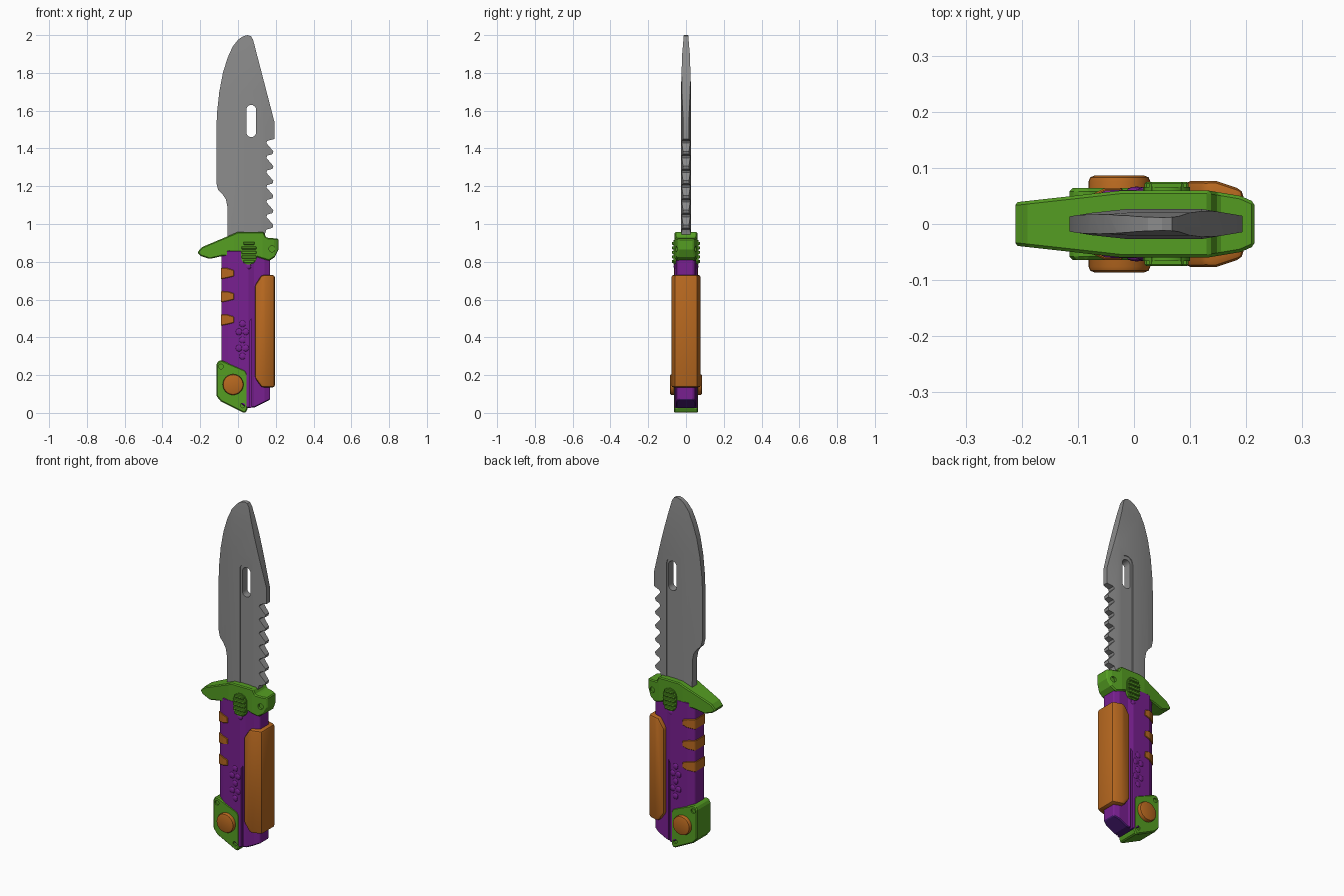
import bpy, bmesh, math
from mathutils import Matrix

if "Cube" in bpy.data.objects:
    bpy.data.objects.remove(bpy.data.objects["Cube"])


def material(name, rgb):
    m = bpy.data.materials.new(name)
    m.diffuse_color = (*rgb, 1)
    m.use_nodes = True
    m.node_tree.nodes["Principled BSDF"].inputs["Base Color"].default_value = m.diffuse_color
    return m


STEEL = material("steel grey", (0.26, 0.26, 0.26))
GREEN = material("green", (0.09, 0.34, 0.016))
PURPLE = material("purple", (0.19, 0.014, 0.28))
INDIGO = material("dark indigo", (0.07, 0.012, 0.19))
ORANGE = material("orange", (0.48, 0.14, 0.014))


def make(name, bm, mat):
    bmesh.ops.recalc_face_normals(bm, faces=bm.faces[:])
    me = bpy.data.meshes.new(name)
    bm.to_mesh(me)
    bm.free()
    me.materials.append(mat)
    ob = bpy.data.objects.new(name, me)
    bpy.context.collection.objects.link(ob)
    return ob


def bake(ob, mat):
    """Apply the modifiers and keep a single material."""
    dg = bpy.context.evaluated_depsgraph_get()
    me = bpy.data.meshes.new_from_object(ob.evaluated_get(dg))
    ob.modifiers.clear()
    ob.data = me
    me.materials.clear()
    me.materials.append(mat)
    me.polygons.foreach_set("material_index", [0] * len(me.polygons))


def boolean(ob, other, op, mat):
    m = ob.modifiers.new("cut", 'BOOLEAN')
    m.operation, m.solver, m.object = op, 'EXACT', other
    bake(ob, mat)
    bpy.data.objects.remove(other)


def slab(name, outline, y0, y1, mat):
    """Extrude an x-z outline along y."""
    bm = bmesh.new()
    f = bm.faces.new([bm.verts.new((x, y0, z)) for x, z in outline])
    r = bmesh.ops.extrude_face_region(bm, geom=[f])
    for v in r["geom"]:
        if isinstance(v, bmesh.types.BMVert):
            v.co.y = y1
    return make(name, bm, mat)


def section(half, levels, mat):
    """Loft a mirrored x-y section through (z, y scale) levels."""
    ring = half + [(x, -y) for x, y in reversed(half)]
    n = len(ring)
    bm = bmesh.new()
    rows = [[bm.verts.new((x, y * s, z)) for x, y in ring] for z, s in levels]
    for a, b in zip(rows, rows[1:]):
        for i in range(n):
            bm.faces.new((a[i], a[(i + 1) % n], b[(i + 1) % n], b[i]))
    bm.faces.new(rows[0])
    bm.faces.new(rows[-1])
    return make("section", bm, mat)


def bevel(ob, width, mat, segments=1, angle=30):
    m = ob.modifiers.new("bevel", 'BEVEL')
    m.width, m.segments = width, segments
    m.limit_method, m.angle_limit = 'ANGLE', math.radians(angle)
    bake(ob, mat)


def shaped(name, outline, half, mat, width=0, levels=((-0.1, 1), (2.1, 1))):
    """Side outline crossed with a plan section."""
    ob = slab(name, outline, -0.2, 0.2, mat)
    boolean(ob, section(half, levels, mat), 'INTERSECT', mat)
    if width:
        bevel(ob, width, mat)
    return ob


def capsule(x, z0, z1, r, n=10):
    top = [(x + r * math.cos(math.pi * i / n), z1 - r + r * math.sin(math.pi * i / n)) for i in range(n + 1)]
    return top + [(2 * x - px, z0 + z1 - pz) for px, pz in top]


def disc(name, x, z, r, y0, y1, mat, n=32):
    return slab(name, [(x + r * math.cos(math.tau * i / n), z + r * math.sin(math.tau * i / n))
                       for i in range(n)], y0, y1, mat)


def smooth(ob, angle=32):
    bpy.ops.object.select_all(action='DESELECT')
    bpy.context.view_layer.objects.active = ob
    ob.select_set(True)
    bpy.ops.object.shade_smooth_by_angle(angle=math.radians(angle))


# Blade: curved edge, straight clipped spine, saw teeth
edge = [(-0.055, 0.88), (-0.056, 1.09), (-0.064, 1.13), (-0.08, 1.155), (-0.105, 1.18), (-0.115, 1.22),
        (-0.115, 1.5), (-0.11, 1.6), (-0.099, 1.7), (-0.08, 1.8), (-0.055, 1.88), (-0.028, 1.94),
        (0.0, 1.975), (0.025, 1.993), (0.05, 2.0), (0.068, 1.995), (0.08, 1.975)]
spine = [(0.193, 1.54), (0.193, 1.45)]
for i in range(6):
    z = 1.44 - 0.078 * i
    spine += [(0.155, z), (0.15, z - 0.012), (0.187, z - 0.055), (0.183, z - 0.07)]
spine += [(0.15, 0.97), (0.14, 0.94), (0.14, 0.88)]
blade = shaped("blade", edge + spine,
               [(-0.118, 0.013), (-0.075, 0.02), (-0.01, 0.027), (0.12, 0.027), (0.197, 0.014)], STEEL,
               levels=((0.85, 1), (1.7, 1), (1.9, 0.75), (2.01, 0.4)))
for s in (-1, 1):
    boolean(blade, slab("fuller", capsule(0.068, 0.8, 1.65, 0.037), s * 0.0225, s * 0.06, STEEL),
            'DIFFERENCE', STEEL)
boolean(blade, slab("slot", capsule(0.07, 1.46, 1.63, 0.026), -0.1, 0.1, STEEL), 'DIFFERENCE', STEEL)
smooth(blade, 20)

# Handle core with long side groove and dark sloping underside
handle = shaped("handle", [(-0.088, 0.12), (0.05, 0.025), (0.09, 0.03), (0.17, 0.07), (0.17, 0.86), (-0.088, 0.86)],
                [(-0.088, 0.042), (-0.05, 0.06), (0.055, 0.062), (0.085, 0.052), (0.14, 0.052), (0.17, 0.04)],
                PURPLE, 0.006)
for s in (-1, 1):
    boolean(handle, slab("groove", [(0.06, 0.0), (0.072, 0.0), (0.072, 0.5), (0.06, 0.48)], s * 0.046, s * 0.1, PURPLE),
            'DIFFERENCE', PURPLE)
handle.data.materials.append(INDIGO)
for p in handle.data.polygons:
    if p.normal.z < -0.5 and p.center.z < 0.12:
        p.material_index = 1

# Grip bumps on both cheeks
bm = bmesh.new()
for s in (-1, 1):
    for row in range(5):
        for x in ((0.005, 0.042) if row % 2 else (0.024,)):
            bmesh.ops.create_uvsphere(bm, u_segments=12, v_segments=8, radius=0.018, matrix=Matrix.Translation(
                (x, s * 0.0595, 0.3 + 0.043 * row)) @ Matrix.Diagonal((1, 0.4, 1, 1)))
    bmesh.ops.create_uvsphere(bm, u_segments=12, v_segments=8, radius=0.015, matrix=Matrix.Translation(
        (0.055, s * 0.058, 0.775)) @ Matrix.Diagonal((1, 0.5, 1, 1)))
smooth(make("grip_bumps", bm, PURPLE))

# Wedge inserts wrapping the finger side
for i in range(3):
    z = 0.738 - 0.123 * i
    shaped(f"finger_insert_{i + 1}",
           [(-0.1, z + 0.03), (-0.055, z + 0.028), (-0.022, z + 0.018), (-0.02, z - 0.014), (-0.05, z - 0.022), (-0.1, z - 0.032)],
           [(-0.091, 0.045), (-0.051, 0.0645), (0.0, 0.0645)], ORANGE, 0.003)

# Palm pad wrapping the spine side
pad = shaped("palm_pad", [(0.125, 0.135), (0.195, 0.135), (0.195, 0.73), (0.125, 0.73), (0.09, 0.675), (0.09, 0.185)],
             [(0.08, 0.077), (0.145, 0.077), (0.197, 0.06)], ORANGE)
bevel(pad, 0.012, ORANGE, 2)
smooth(pad)

# Pommel block with screw holes and round rivet
pommel = slab("pommel", [(-0.115, 0.255), (-0.105, 0.275), (-0.085, 0.278), (0.04, 0.225), (0.05, 0.205), (0.05, 0.02),
                         (0.04, 0.0), (0.025, 0.003), (-0.09, 0.06), (-0.115, 0.09)], -0.064, 0.064, GREEN)
bevel(pommel, 0.006, GREEN)
for s in (-1, 1):
    for x, z in ((-0.09, 0.245), (0.025, 0.04)):
        boolean(pommel, disc("hole", x, z, 0.013, s * 0.055, s * 0.1, GREEN, 12), 'DIFFERENCE', GREEN)
rivet = disc("pommel_rivet", -0.026, 0.15, 0.055, -0.086, 0.086, ORANGE)
bevel(rivet, 0.01, ORANGE, 2)
smooth(rivet)

# Crossguard
guard = shaped("crossguard", [(-0.215, 0.85), (-0.2, 0.832), (-0.15, 0.815), (-0.085, 0.83), (0.02, 0.835), (0.1, 0.825),
                              (0.165, 0.805), (0.195, 0.825), (0.215, 0.865), (0.215, 0.922), (0.15, 0.928), (0.135, 0.958),
                              (0.0, 0.958), (-0.19, 0.878)],
               [(-0.217, 0.038), (-0.02, 0.06), (0.13, 0.06), (0.19, 0.05), (0.217, 0.038)], GREEN, 0.008)
for s in (-1, 1):
    boolean(guard, disc("hole", 0.18, 0.868, 0.016, s * 0.04, s * 0.1, GREEN, 16), 'DIFFERENCE', GREEN)

# Ridged release catch on both faces
smooth(slab("release_catch", capsule(0.058, 0.785, 0.915, 0.042), -0.066, 0.066, GREEN))
for i in range(5):
    z = 0.802 + 0.024 * i
    w = 0.039 if 0 < i < 4 else 0.03
    bevel(slab(f"catch_ridge_{i + 1}", [(0.058 - w, z - 0.008), (0.058 + w, z - 0.008), (0.058 + w, z + 0.008),
                                        (0.058 - w, z + 0.008)], -0.075, 0.075, GREEN), 0.003, GREEN)
